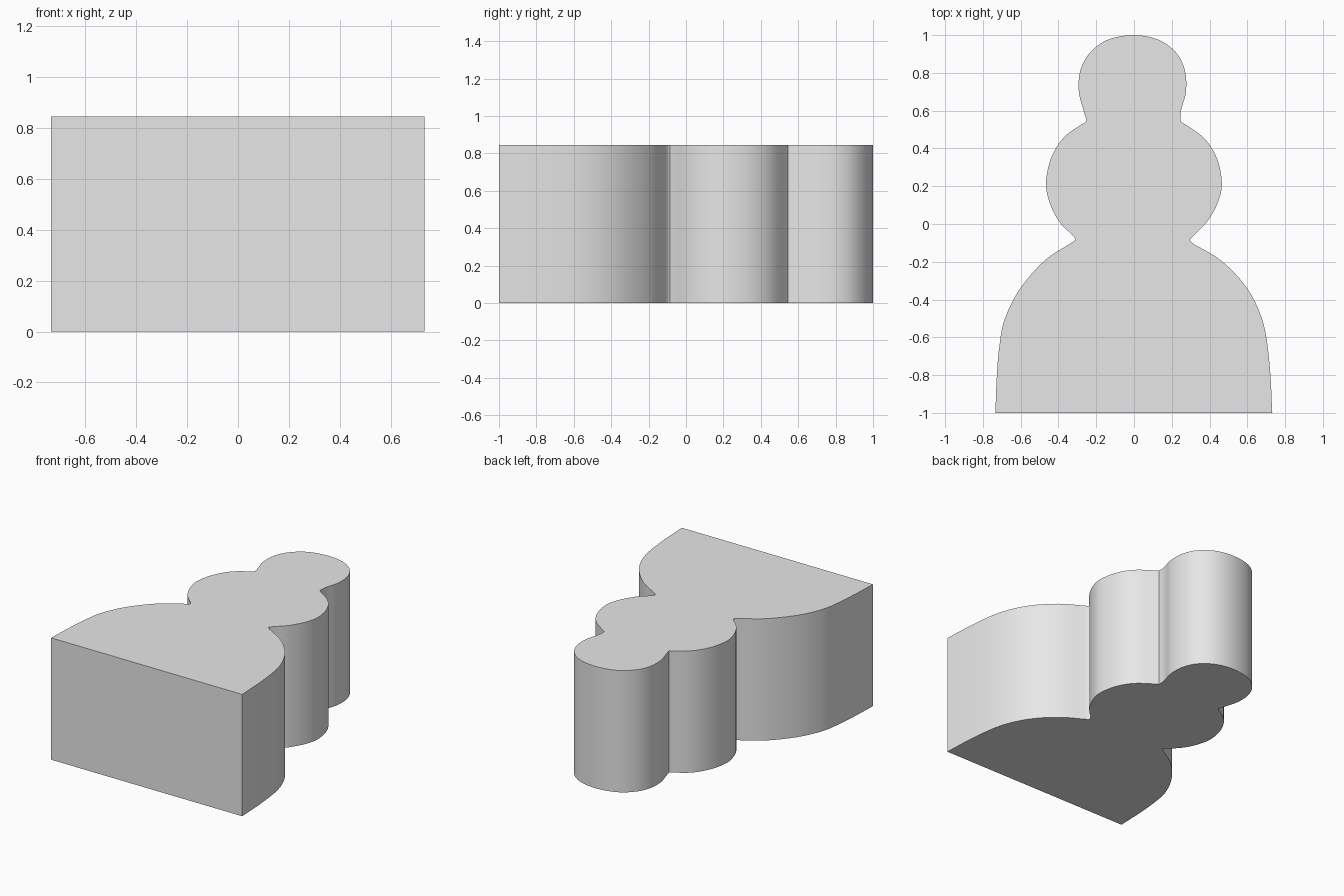
import bpy, bmesh
from math import radians
from mathutils import Vector

cube = bpy.data.objects.get("Cube")
if cube:
    bpy.data.objects.remove(cube, do_unlink=True)

HEIGHT = 0.845
STEPS = 6

# Outline runs, each smooth inside and creased at its ends
right_base = [(.732, -1), (.72, -.77), (.693, -.56), (.64, -.41), (.56, -.29),
              (.45, -.185), (.32, -.108), (.295, -.085)]
right_body = [(.295, -.085), (.318, -.058), (.385, .01), (.44, .105), (.465, .21),
              (.44, .345), (.37, .455), (.245, .545)]
head = [(.245, .545), (.25, .605), (.275, .7), (.27, .81), (.225, .905), (.13, .975),
        (0, 1), (-.14, .975), (-.235, .905), (-.285, .81), (-.292, .7), (-.268, .605),
        (-.25, .545)]
left_body = [(-.25, .545), (-.37, .46), (-.44, .345), (-.466, .21), (-.44, .095),
             (-.39, .005), (-.325, -.06), (-.308, -.085)]
left_base = [(-.308, -.085), (-.34, -.105), (-.475, -.195), (-.605, -.345),
             (-.685, -.505), (-.713, -.65), (-.726, -.8), (-.734, -1)]


def smooth_run(points):
    """Interpolate a run of points, leaving out its last point."""
    p = [Vector(q) for q in points]
    p = [2 * p[0] - p[1]] + p + [2 * p[-1] - p[-2]]
    out = []
    for a, b, c, d in zip(p, p[1:], p[2:], p[3:]):
        for i in range(STEPS):
            t = i / STEPS
            out.append(b + (c - a) * t / 2 + (2 * a - 5 * b + 4 * c - d) * t**2 / 2
                       + (3 * b - a - 3 * c + d) * t**3 / 2)
    return out


outline = []
for run in (right_base, right_body, head, left_body, left_base):
    outline += smooth_run(run)
outline.append(Vector(left_base[-1]))

# Extrude the outline into a solid block
bm = bmesh.new()
floor = bm.faces.new([bm.verts.new((p.x, p.y, 0)) for p in outline])
top = bmesh.ops.extrude_face_region(bm, geom=[floor], use_keep_orig=True)
bmesh.ops.translate(bm, vec=(0, 0, HEIGHT),
                    verts=[v for v in top["geom"] if isinstance(v, bmesh.types.BMVert)])
bmesh.ops.recalc_face_normals(bm, faces=bm.faces)
mesh = bpy.data.meshes.new("figure_block")
bm.to_mesh(mesh)
bm.free()

block = bpy.data.objects.new("figure_block", mesh)
bpy.context.collection.objects.link(block)

# Plain grey material
grey = bpy.data.materials.new("light_grey")
grey.use_nodes = True
colour = (0.8, 0.8, 0.8, 1)
grey.diffuse_color = colour
grey.node_tree.nodes["Principled BSDF"].inputs["Base Color"].default_value = colour
mesh.materials.append(grey)

# Smooth sides with sharp rims and creases
bpy.ops.object.select_all(action="DESELECT")
block.select_set(True)
bpy.context.view_layer.objects.active = block
bpy.ops.object.shade_smooth_by_angle(angle=radians(30))
